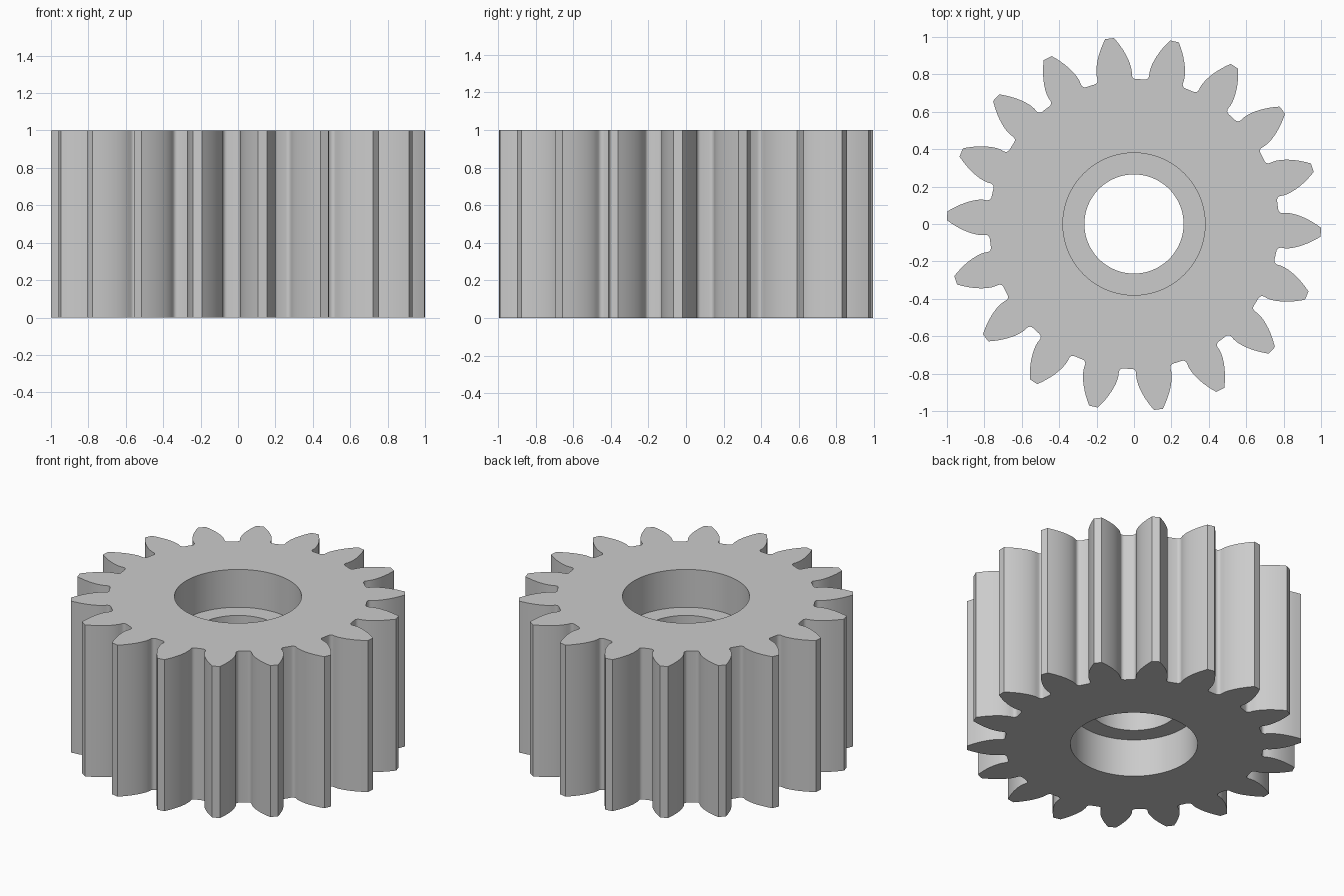
import bpy, bmesh, math

cube = bpy.data.objects.get("Cube")
if cube:
    bpy.data.objects.remove(cube, do_unlink=True)

# Gear dimensions
TEETH = 18
TIP_R, PITCH_R, ROOT_R = 1.0, 0.9, 0.775
PRESSURE = math.radians(25)
BASE_R = PITCH_R * math.cos(PRESSURE)
FILLET = 0.022
PHASE = math.radians(-2.5)
HEIGHT, RECESS_R, RECESS_DEPTH, BORE_R = 1.0, 0.38, 0.25, 0.265


def involute(a):
    return math.tan(a) - a


def half_tooth():
    """Polar points (angle, radius) from the tip corner down to the root."""
    base_angle = math.pi / (2 * TEETH) + involute(PRESSURE) - 0.001
    pts = []
    steps = 8
    for i in range(steps + 1):
        # Involute flank
        r = TIP_R + (BASE_R - TIP_R) * i / steps
        pts.append((base_angle - involute(math.acos(min(1, BASE_R / r))), r))
    # Rounded root corner
    cr = ROOT_R + FILLET
    ca = base_angle + math.asin(FILLET / cr)
    cx, cy = cr * math.cos(ca), cr * math.sin(ca)
    for i in range(5):
        t = base_angle - math.pi / 2 - (math.pi / 2) * i / 4
        x, y = cx + FILLET * math.cos(t), cy + FILLET * math.sin(t)
        pts.append((math.atan2(y, x), math.hypot(x, y)))
    return pts


# Full outline: each tooth is a mirrored half profile
half = half_tooth()
tooth = [(-a, r) for a, r in reversed(half)] + half
outline = []
for k in range(TEETH):
    turn = PHASE + k * math.tau / TEETH
    outline += [(a + turn, r) for a, r in tooth]
count = len(outline)


def circle(radius):
    start = PHASE - math.pi / TEETH
    return [(start + math.tau * (i + 0.5) / count, radius) for i in range(count)]


# Closed loft: outside wall, top face, recess, bore, lower recess, bottom face
recess, bore = circle(RECESS_R), circle(BORE_R)
low, high = RECESS_DEPTH, HEIGHT - RECESS_DEPTH
sections = [(outline, 0), (outline, HEIGHT), (recess, HEIGHT), (recess, high),
            (bore, high), (bore, low), (recess, low), (recess, 0)]

bm = bmesh.new()
rings = [[bm.verts.new((r * math.cos(a), r * math.sin(a), z)) for a, r in loop]
         for loop, z in sections]
for n, ring in enumerate(rings):
    nxt = rings[(n + 1) % len(rings)]
    for i in range(count):
        j = (i + 1) % count
        bm.faces.new((ring[i], ring[j], nxt[j], nxt[i]))
bmesh.ops.recalc_face_normals(bm, faces=bm.faces[:])

mesh = bpy.data.meshes.new("spur_gear")
bm.to_mesh(mesh)
bm.free()
gear = bpy.data.objects.new("spur_gear", mesh)
bpy.context.collection.objects.link(gear)

# Plain grey metal
mat = bpy.data.materials.new("light_grey")
mat.use_nodes = True
colour = (0.6, 0.6, 0.6, 1)
mat.diffuse_color = colour
mat.node_tree.nodes["Principled BSDF"].inputs["Base Color"].default_value = colour
mesh.materials.append(mat)

# Smooth curved walls, keep crisp edges
bpy.ops.object.select_all(action="DESELECT")
gear.select_set(True)
bpy.context.view_layer.objects.active = gear
bpy.ops.object.shade_smooth_by_angle(angle=math.radians(28))
